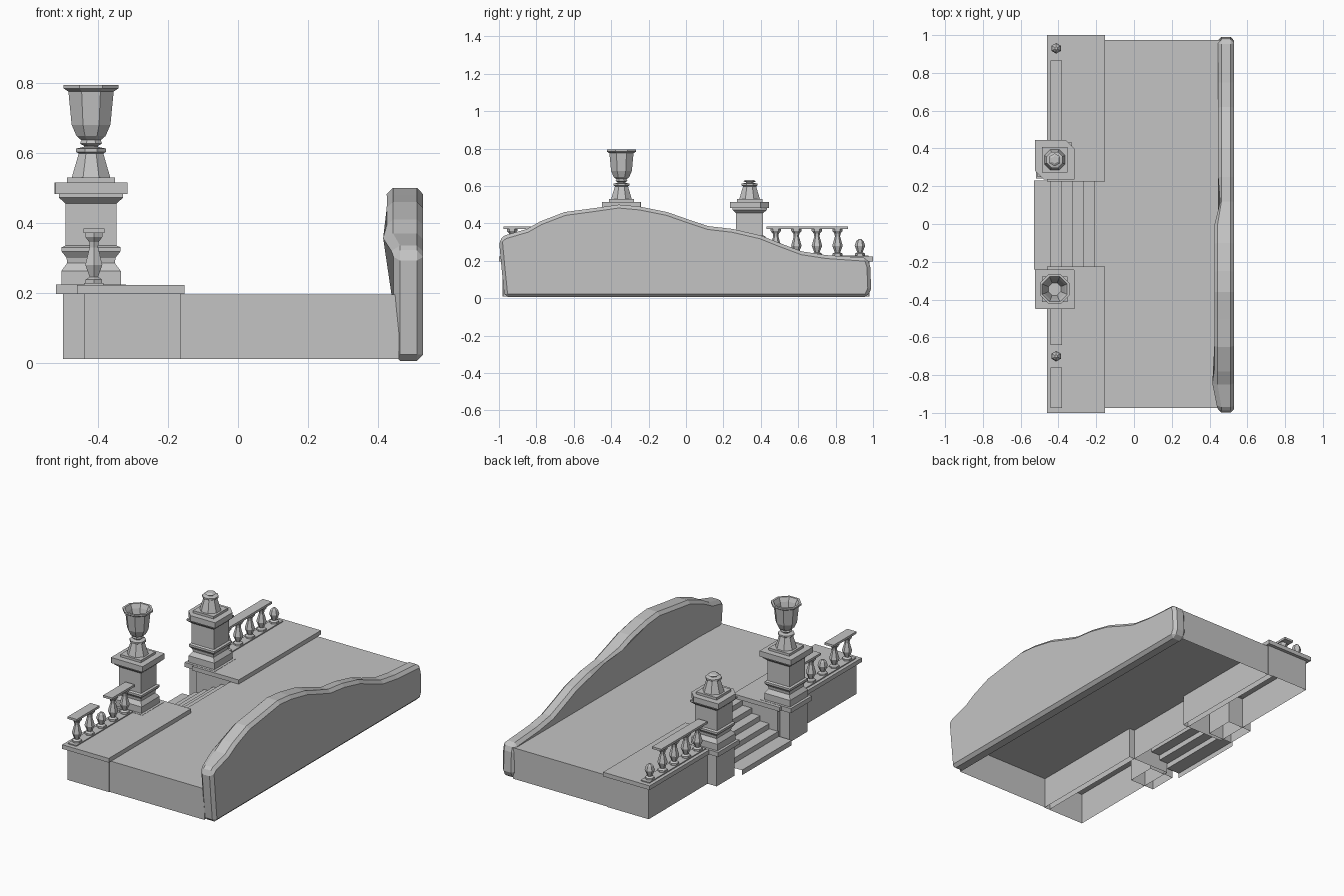
import bpy, bmesh, math
from mathutils import Vector

if "Cube" in bpy.data.objects:
    bpy.data.objects.remove(bpy.data.objects["Cube"], do_unlink=True)

stone = bpy.data.materials.new("grey stone")
stone.use_nodes = True
GREY = (0.55, 0.55, 0.55, 1)
stone.diffuse_color = GREY
stone.node_tree.nodes["Principled BSDF"].inputs["Base Color"].default_value = GREY


def finish(name, bm, fix=True):
    if fix:
        bmesh.ops.recalc_face_normals(bm, faces=bm.faces)
    mesh = bpy.data.meshes.new(name)
    bm.to_mesh(mesh)
    bm.free()
    mesh.materials.append(stone)
    ob = bpy.data.objects.new(name, mesh)
    bpy.context.scene.collection.objects.link(ob)
    return ob


def box(name, x, y, z, hollow=False):
    """Box from ranges; a hollow one has no underside."""
    bm = bmesh.new()
    bmesh.ops.create_cube(bm, size=1)
    for v in bm.verts:
        v.co = Vector([r[0] if c < 0 else r[1] for c, r in zip(v.co, (x, y, z))])
    bmesh.ops.recalc_face_normals(bm, faces=bm.faces)
    if hollow:
        low = [f for f in bm.faces if f.normal.z < -0.5]
        bmesh.ops.delete(bm, geom=low, context="FACES")
    return finish(name, bm, False)


def prism(name, points, offset):
    """Extrude a closed 3D outline by an offset."""
    bm = bmesh.new()
    face = bm.faces.new([bm.verts.new(p) for p in points])
    ext = bmesh.ops.extrude_face_region(bm, geom=[face], use_keep_orig=True)
    moved = [g for g in ext["geom"] if isinstance(g, bmesh.types.BMVert)]
    bmesh.ops.translate(bm, verts=moved, vec=offset)
    return finish(name, bm)


def lathe(name, profile, sides, x, y):
    """Faceted turning; four sides treat the radius as a half width."""
    bm = bmesh.new()
    k = 1 / math.cos(math.pi / sides) if sides == 4 else 1
    rings = []
    for r, z in profile:
        angles = [2 * math.pi * (i + 0.5) / sides for i in range(sides)]
        rings.append([bm.verts.new((x + r * k * math.cos(a), y + r * k * math.sin(a), z))
                      for a in angles])
    for a, b in zip(rings, rings[1:]):
        for i in range(sides):
            j = (i + 1) % sides
            bm.faces.new((a[i], a[j], b[j], b[i]))
    bm.faces.new(rings[0])
    bm.faces.new(rings[-1])
    return finish(name, bm)


# Main platform, open underneath
box("platform", (-0.2, 0.46), (-0.975, 0.975), (0.01, 0.195), True)

# Worn boundary wall with an arched, uneven top
TOP = [(-1, 0.31), (-0.97, 0.335), (-0.85, 0.37), (-0.78, 0.41), (-0.65, 0.46),
       (-0.5, 0.48), (-0.36, 0.5), (-0.25, 0.49), (-0.1, 0.46), (0, 0.425),
       (0.12, 0.385), (0.25, 0.37), (0.4, 0.335), (0.5, 0.295), (0.62, 0.25),
       (0.75, 0.23), (0.97, 0.215), (0.985, 0.17), (0.99, 0.05), (0.97, 0.005),
       (-0.97, 0.005), (-0.985, 0.15)]
wall = prism("boundary_wall", [(0.445, y, z) for y, z in TOP], (0.084, 0, 0))
for v in wall.data.vertices:
    if v.co.x < 0.5 and v.co.z > 0.35 and v.co.y < 0.1:
        v.co.x -= 0.02
bevel = wall.modifiers.new("worn edges", "BEVEL")
bevel.width = 0.018
bevel.segments = 1
bevel.limit_method = "ANGLE"
bevel.angle_limit = math.radians(50)

# Steps up to the platform, a folded sheet
FRONTS = [-0.53, -0.445, -0.385, -0.325, -0.27, -0.21]
bm = bmesh.new()
line, z = [], 0.01
for i, x in enumerate(FRONTS):
    line.append((x, z))
    z = 0.04 + 0.031 * i
    line.append((x, z))
line.append((-0.19, z))
rows = [[bm.verts.new((x, y, h)) for x, h in line] for y in (-0.24, 0.23)]
for i in range(len(line) - 1):
    bm.faces.new((rows[0][i], rows[0][i + 1], rows[1][i + 1], rows[1][i]))
finish("steps", bm, False)

PX = -0.42
BX = -0.412
PEDESTAL = [(0.085, 0.222), (0.085, 0.262), (0.068, 0.285), (0.07, 0.3),
            (0.084, 0.318), (0.084, 0.33), (0.073, 0.335), (0.073, 0.455),
            (0.092, 0.472), (0.092, 0.482)]
FOOT = [(0.06, 0.528), (0.038, 0.598), (0.046, 0.602), (0.046, 0.612),
        (0.022, 0.617), (0.022, 0.624)]
BOWL = [(0.022, 0.62), (0.034, 0.627), (0.03, 0.636), (0.045, 0.648),
        (0.06, 0.68), (0.07, 0.775), (0.085, 0.784), (0.085, 0.794),
        (0.072, 0.794), (0.06, 0.77), (0.035, 0.68)]

for side, py in (("right", -0.345), ("left", 0.34)):
    s = -1 if py < 0 else 1
    # Raised terrace beside the steps
    box(side + "_terrace", (-0.44, -0.165), sorted((s * 0.235, s * 0.98)), (0.01, 0.2), True)
    box(side + "_terrace_paving", (-0.46, -0.153), sorted((s * 0.225, s)), (0.197, 0.222))
    # Pedestal on its projecting block
    box(side + "_pedestal_block", (-0.5, -0.34), (py - 0.085, py + 0.085), (0.01, 0.2), True)
    box(side + "_pedestal_paving", (PX - 0.1, PX + 0.1), (py - 0.1, py + 0.1), (0.196, 0.2235))
    lathe(side + "_pedestal", PEDESTAL, 4, PX, py)
    # Cap stone, with two broken corners on the left pedestal
    c = 0.104
    cut = 0.045 if s > 0 else 0.002
    outline = [(-c, -c + cut), (-c + cut, -c), (c, -c), (c, c - cut), (c - cut, c), (-c, c)]
    prism(side + "_pedestal_cap", [(PX + x, py + y, 0.482) for x, y in outline], (0, 0, 0.033))
    box(side + "_urn_plinth", (PX - 0.068, PX + 0.068), (py - 0.068, py + 0.068), (0.514, 0.529))
    lathe(side + "_urn_foot", FOOT, 8, PX, py)
    # Balustrade curb and balusters, one of them broken short
    box(side + "_curb", (BX - 0.028, BX + 0.028), sorted((s * 0.44, s * 0.975)), (0.221, 0.228))
    broken = 0.70 if s < 0 else 0.93
    for n, y in enumerate((0.48, 0.59, 0.70, 0.81, 0.93)):
        shape = [(0.027, 0.226), (0.027, 0.238), (0.014, 0.245), (0.028, 0.28)]
        if y == broken:
            shape += [(0.02, 0.305), (0.008, 0.315)]
        else:
            shape += [(0.014, 0.33), (0.016, 0.345), (0.028, 0.36), (0.028, 0.374)]
        lathe(f"{side}_baluster_{n + 1}", shape, 6, BX, s * y)

# Surviving urn bowl and broken finial stub
lathe("urn_bowl", BOWL, 8, PX, -0.345)
lathe("finial_stub", [(0.022, 0.62), (0.034, 0.625), (0.02, 0.633)], 6, PX, 0.34)

# Handrail pieces
for n, span in enumerate([(-0.975, -0.76), (-0.64, -0.43), (0.43, 0.865)]):
    box(f"handrail_{n + 1}", (BX - 0.03, BX + 0.03), span, (0.371, 0.384))
